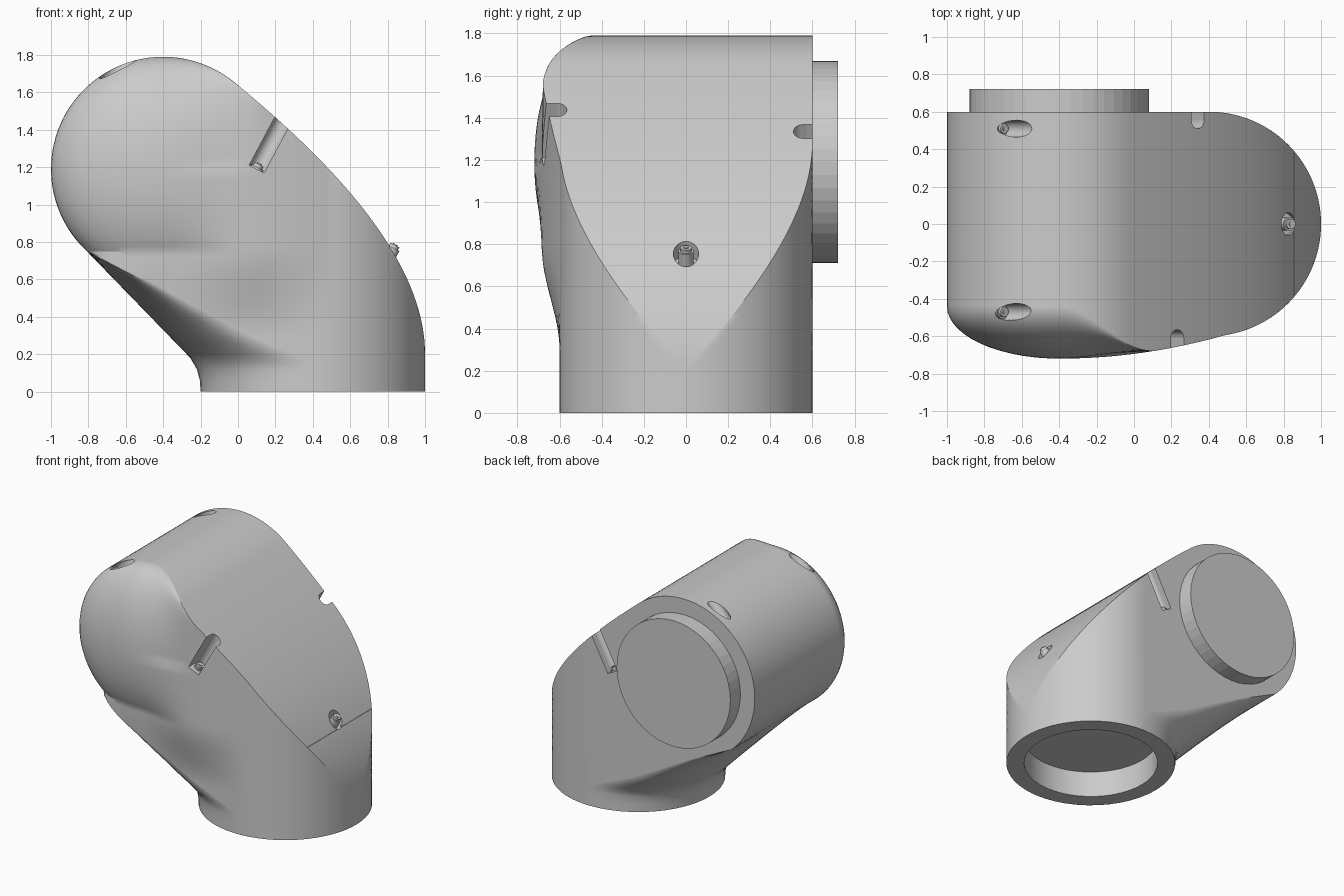
import bpy, bmesh, math
from mathutils import Vector, Matrix

if "Cube" in bpy.data.objects:
    bpy.data.objects.remove(bpy.data.objects["Cube"])

R, CX, CZ = 0.6, -0.4, 1.19      # pivot drum radius and axis
BX = 0.4                         # base ring centre


def interp(pts, t):
    for (a, va), (b, vb) in zip(pts, pts[1:]):
        if t <= b:
            return va + (vb - va) * max(0, t - a) / (b - a)
    return pts[-1][1]


def smooth(a, b, t):
    t = min(1, max(0, (t - a) / (b - a)))
    return t * t * (3 - 2 * t)


# Shoulder curve on the right: base wall bending over to the drum
P = [Vector(p) for p in ((1, .2), (1, .75), (.41, 1.30), (-.015, 1.65))]
SHOULDER = []
for i in range(81):
    t = i / 80
    q = P[0]*(1-t)**3 + P[1]*3*t*(1-t)**2 + P[2]*3*t*t*(1-t) + P[3]*t**3
    SHOULDER.append((q.y, q.x))
TIP = [(0, -.2), (.06, -.204), (.12, -.22), (.18, -.255), (.75, -.808)]
EDGE = [(0, .4), (.12, .4), (.16, .37), (.2, .28), (.3, .05), (.38, -.1), (.6, -.5), (.75, -.808)]


def drum(z):
    return math.sqrt(max(0, R*R - (z - CZ)**2))


def right_x(z):
    return CX + drum(z) if z > 1.65 else interp(SHOULDER, z)


def back_y(x):
    return R if x < BX else math.sqrt(max(0, R*R - (x - BX)**2))


def front_y(x, z):
    # domed drum cap fading into the round base wall
    plain = back_y(x)
    rr = min(1, math.hypot(min(0, x - CX) if z < CZ else x - CX, max(z, .75) - CZ) / R)
    k = .28 * (1 - smooth(CX, .12, x))
    full = .72 - .16 * max(0, x - CX)**2 - k * (1 - math.sqrt(1 - rr*rr))
    if x > BX:
        full = max(full, plain) if x < .62 else plain
    m = smooth(.3, .78, z)
    return plain * (1 - m) + full * m


def section(z):
    NA, NS, NE = 20, 30, 24
    xr = right_x(z)
    tip = interp(TIP, z) if z < .75 else CX - drum(z)
    edge = interp(EDGE, z) if z < .75 else tip
    a0 = math.acos(min(1, (xr - BX) / R)) if xr > BX else math.pi / 2
    xs = []
    for i in range(NA):
        a = a0 + (math.pi/2 - a0) * i / NA
        xs.append(min(xr, BX + R * math.cos(a)) if xr > BX else xr)
    x1 = min(xr, BX)
    xs += [(x1 + edge)/2 + (x1 - edge)/2 * math.cos(math.pi*i/NS) for i in range(NS + 1)]
    pts = [(x, back_y(x)) for x in xs]
    f = front_y(edge, z)
    for i in range(1, NE):
        a = math.pi * i / NE
        pts.append((edge - (edge - tip) * math.sin(a), (R - f)/2 + (R + f)/2 * math.cos(a)))
    pts += [(x, -front_y(x, z)) for x in reversed(xs)]
    b, f = back_y(xr), front_y(xr, z)
    for i in range(NE - 1, 0, -1):
        pts.append((xr, (b - f)/2 + (b + f)/2 * math.cos(math.pi*i/NE)))
    return [(x, y, z) for x, y in pts]


def finish(bm, name):
    bmesh.ops.recalc_face_normals(bm, faces=bm.faces)
    me = bpy.data.meshes.new(name)
    bm.to_mesh(me)
    bm.free()
    ob = bpy.data.objects.new(name, me)
    bpy.context.collection.objects.link(ob)
    return ob


def rod(bm, start, direction, r, length, seg=24):
    d = Vector(direction).normalized()
    m = Matrix.Translation(Vector(start) + d*length/2) @ d.to_track_quat('Z', 'Y').to_matrix().to_4x4()
    bmesh.ops.create_cone(bm, cap_ends=True, segments=seg, radius1=r, radius2=r, depth=length, matrix=m)


def box(bm, centre, size, direction=(0, 0, 1)):
    ang = math.atan2(direction[0], direction[2])
    m = Matrix.Translation(centre) @ Matrix.Rotation(ang, 4, 'Y') @ Matrix.Diagonal((*size, 1))
    bmesh.ops.create_cube(bm, size=1, matrix=m)


def shade(ob):
    bpy.ops.object.select_all(action='DESELECT')
    ob.select_set(True)
    bpy.context.view_layer.objects.active = ob
    bpy.ops.object.shade_smooth_by_angle(angle=math.radians(28))


# Housing: stacked horizontal sections plus the hollow base socket
zs = [0, .06, .12, .15, .18] + [.2 + .0275*i for i in range(20)]
p0 = math.asin((.75 - CZ) / R)
zs += [CZ + R * math.sin(p0 + (math.pi/2 - p0) * i / 36) for i in range(37)]
loops = [section(z) for z in zs]
inner = [(BX + (x - BX)*.79, y*.79, 0) for x, y, z in loops[0]]
loops = [[(x, y, .2) for x, y, z in inner], inner] + loops
bm = bmesh.new()
rings = [[bm.verts.new(p) for p in lp] for lp in loops]
for a, b in zip(rings, rings[1:]):
    n = len(a)
    for i in range(n):
        bm.faces.new((a[i], a[(i+1) % n], b[(i+1) % n], b[i]))
bm.faces.new(rings[0])
bmesh.ops.remove_doubles(bm, verts=bm.verts, dist=2e-4)
housing = finish(bm, "elbow_housing")

# Screw recesses and the seam groove
UP = Vector((.47, 0, .88)).normalized()
TOP = Vector((.64, 0, .77)).normalized()
heads = []
cut = bmesh.new()
for y, s in ((-.61, -1), (.555, 1)):
    start = Vector((.1 if s < 0 else .2, y, 1.19 if s < 0 else 1.07))
    rod(cut, start, UP, .045, .5)
    heads.append((start, UP))
for y in (-.47, .51):
    start = Vector((-.71, y, 1.645))
    rod(cut, start, TOP, .045, .4)
    heads.append((start, TOP))
start = Vector((.8, 0, .71))
rod(cut, start, UP, .06, .3)
heads.append((start, UP))
rod_cutter = finish(cut, "recess_cutter")
cut = bmesh.new()
box(cut, Vector((.1, -.71, 1.19)) + UP*.25, (.09, .2, .5), UP)
box(cut, Vector((.2, .655, 1.07)) + UP*.25, (.09, .2, .5), UP)
box(cut, (.95, 0, .7), (.19, 1, .008))
box_cutter = finish(cut, "slot_cutter")
bpy.context.view_layer.objects.active = housing
for c in (rod_cutter, box_cutter):
    c.hide_render = True
    mod = housing.modifiers.new(c.name, 'BOOLEAN')
    mod.operation, mod.solver, mod.object = 'DIFFERENCE', 'EXACT', c
    bpy.ops.object.modifier_apply(modifier=mod.name)
    bpy.data.objects.remove(c)
shade(housing)

# Screws seated in each recess, with a socket in the head
bm = bmesh.new()
for start, d in heads:
    tall = .075 if start.x > .7 else .02
    rod(bm, start - d*.01, d, .036, tall)
    rod(bm, start + d*(tall - .012), d, .027, .02)
    rod(bm, start + d*(tall + .006), d, .014, .008, 6)
shade(finish(bm, "screws"))

# Joint flange on the back
bm = bmesh.new()
rod(bm, (CX, .59, CZ), (0, 1, 0), .48, .132, 48)
finish(bm, "joint_flange")
